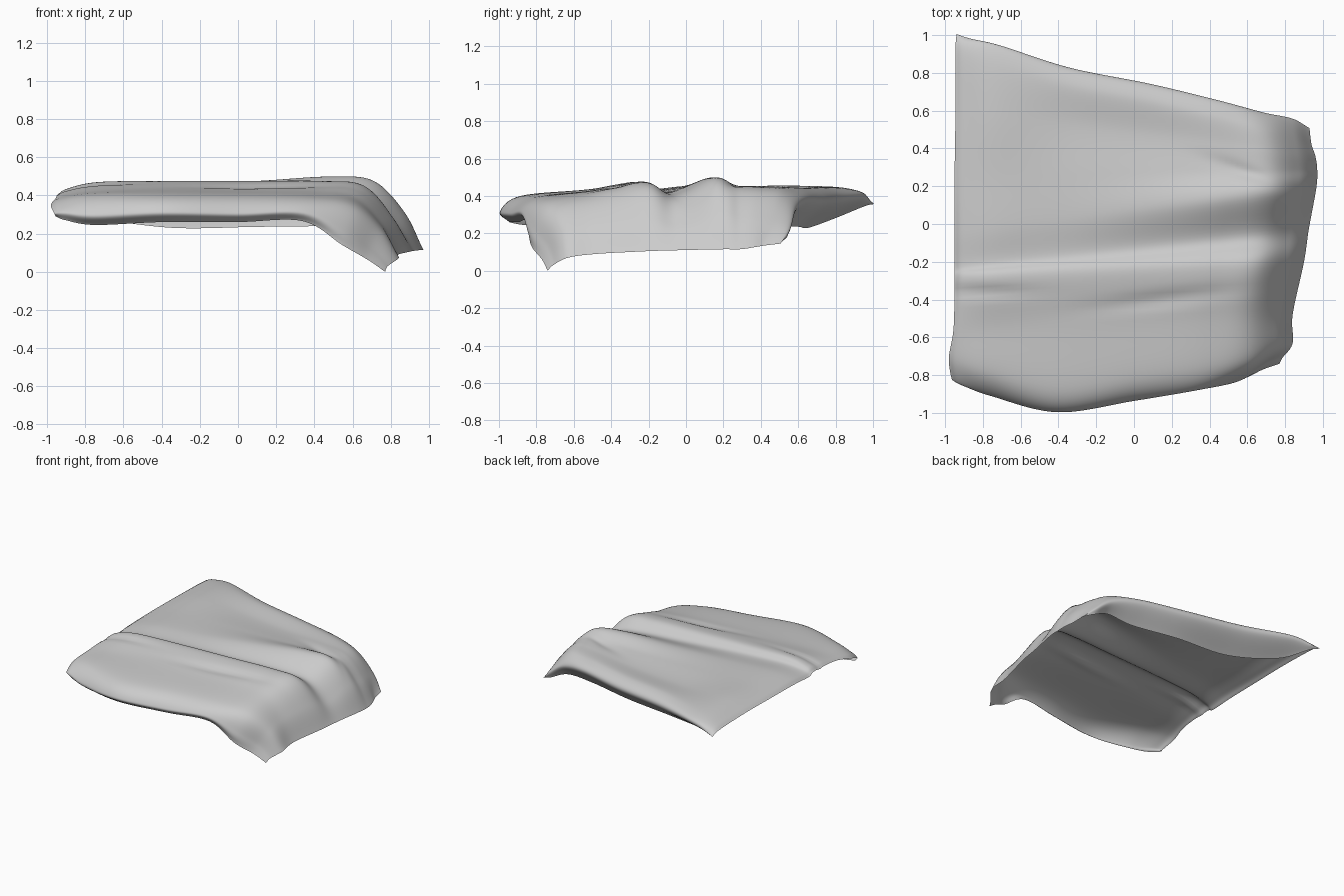
import bpy
import math

# Cloth guide lines: fraction across each row, left edge -> right edge
FRAC = [0, .03, .12, .32, .55, .75, .87, .95, 1]

# Outline of the front and back (y at each column) and how far each hem tucks under
FRONT_Y = [-.82, -.85, -.91, -.995, -.935, -.88, -.84, -.77, -.74]
FRONT_TUCK = [.01, .02, .05, .05, .04, .03, .01, 0, 0]
FRONT_OUT = [0, 0, 0, 0, 0, .005, .015, .03, .03]
BACK_Y = [1.0, .985, .945, .825, .74, .65, .59, .555, .50]
BACK_TUCK = [0, .03, .15, .17, .135, .12, .06, .01, -.005]

# Side edges (x at each row)
LEFT_X = [-.955, -.965, -.98, -.955, -.95, -.95, -.95, -.95, -.945, -.945, -.94, -.94]
RIGHT_X = [.77, .785, .84, .84, .90, .925, .965, .97, .96, .94, .93, .93]

# Fold lines between the hems (y at left, y at right)
FOLDS = [(-.55, -.48), (-.30, -.20), (-.22, -.03), (-.04, .19), (.25, .29), (.6, .36)]

# Height of each fold line, front hem to back hem
HEIGHT = [
    [.29, .27, .245, .26, .26, .265, .14, .06, .0],
    [.31, .315, .30, .315, .31, .315, .22, .12, .03],
    [.35, .375, .395, .40, .395, .385, .34, .215, .07],
    [.385, .405, .425, .435, .43, .425, .395, .26, .09],
    [.40, .435, .47, .475, .475, .475, .45, .285, .105],
    [.38, .41, .435, .435, .425, .415, .38, .245, .11],
    [.39, .42, .45, .455, .475, .498, .472, .31, .115],
    [.395, .42, .45, .45, .45, .455, .44, .29, .115],
    [.395, .42, .455, .435, .43, .445, .43, .29, .125],
    [.385, .41, .44, .445, .44, .44, .41, .275, .135],
    [.36, .375, .39, .375, .37, .375, .34, .24, .145],
    [.355, .345, .28, .23, .235, .24, .25, .19, .15],
]
ROWS = len(HEIGHT)


def row_y(r, c):
    if r < 3:
        return FRONT_Y[c] + (FRONT_TUCK[c], FRONT_OUT[c], .11)[r]
    if r > 8:
        return BACK_Y[c] - (.08, 0, BACK_TUCK[c])[r - 9]
    a, b = FOLDS[r - 3]
    return a + (b - a) * FRAC[c]


def spline(values, t):
    """Smooth curve through evenly indexed tuples."""
    n = len(values)
    i = min(int(t), n - 2)
    f = t - i
    p1, p2 = values[i], values[i + 1]
    p0 = values[i - 1] if i > 0 else [2 * a - b for a, b in zip(p1, p2)]
    p3 = values[i + 2] if i + 2 < n else [2 * b - a for a, b in zip(p1, p2)]
    return [b + .5 * f * (c - a + f * (2 * a - 5 * b + 4 * c - d + f * (3 * (b - c) + d - a)))
            for a, b, c, d in zip(p0, p1, p2, p3)]


def crease(x, y, cx, cy, slope, length, width, depth):
    """Long soft wrinkle."""
    across = (y - cy - slope * (x - cx)) / width
    return depth * math.exp(-((x - cx) / length) ** 2 - across ** 2)


# Draped cloth surface
STEP = 10
guides = [[(LEFT_X[r] + (RIGHT_X[r] - LEFT_X[r]) * FRAC[c], row_y(r, c), HEIGHT[r][c])
           for c in range(9)] for r in range(ROWS)]
nu, nv = 8 * STEP + 1, (ROWS - 1) * STEP + 1
lines = [[spline(g, i / STEP) for i in range(nu)] for g in guides]
verts = []
for j in range(nv):
    for i in range(nu):
        x, y, z = spline([line[i] for line in lines], j / STEP)
        z += crease(x, y, .15, -.40, .12, .35, .04, -.015)
        z += crease(x, y, -.8, -.36, 0, .25, .03, -.012)
        z += crease(x, y, .60, .27, -.35, .2, .04, -.015)
        verts.append((x, y, max(z, 0)))
faces = [(j * nu + i, j * nu + i + 1, (j + 1) * nu + i + 1, (j + 1) * nu + i)
         for j in range(nv - 1) for i in range(nu - 1)]

mesh = bpy.data.meshes.new("draped_blanket")
mesh.from_pydata(verts, [], faces)
mesh.shade_smooth()
blanket = bpy.data.objects.new("draped_blanket", mesh)
bpy.context.collection.objects.link(blanket)
